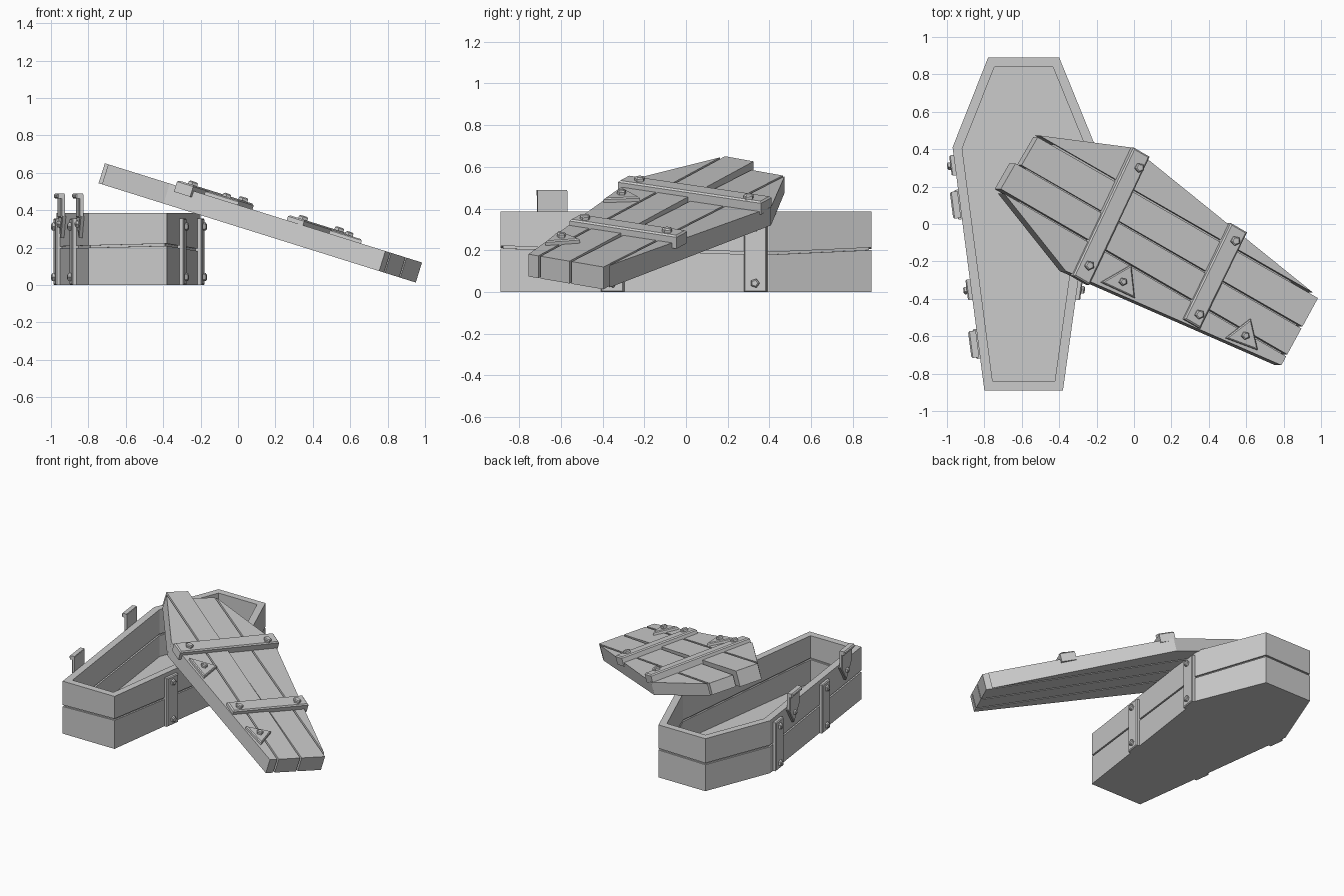
import bpy, bmesh, math
from mathutils import Matrix, Vector

cube = bpy.data.objects.get("Cube")
if cube:
    bpy.data.objects.remove(cube)

grey = bpy.data.materials.new("plain grey")
grey.use_nodes = True
grey.diffuse_color = (0.6, 0.6, 0.6, 1)
grey.node_tree.nodes["Principled BSDF"].inputs["Base Color"].default_value = (0.6, 0.6, 0.6, 1)


def finish(name, bm):
    bmesh.ops.recalc_face_normals(bm, faces=bm.faces)
    mesh = bpy.data.meshes.new(name)
    bm.to_mesh(mesh)
    bm.free()
    mesh.materials.append(grey)
    obj = bpy.data.objects.new(name, mesh)
    bpy.context.collection.objects.link(obj)
    return obj


def offset(pts, d):
    """Shrink a counter-clockwise outline by d with mitred corners."""
    out = []
    for i, p in enumerate(pts):
        p = Vector(p)
        a = (p - Vector(pts[i - 1])).normalized()
        b = (Vector(pts[(i + 1) % len(pts)]) - p).normalized()
        na, nb = Vector((-a.y, a.x)), Vector((-b.y, b.x))
        out.append(p + (na + nb) * d / (1 + na.dot(nb)))
    return out


def loft(loops, closed=False):
    """Skin a row of matching loops, capped or joined end to end."""
    bm = bmesh.new()
    rows = [[bm.verts.new(p) for p in loop] for loop in loops]
    n = len(rows[0])
    for k in range(len(rows) if closed else len(rows) - 1):
        a, b = rows[k], rows[(k + 1) % len(rows)]
        for i in range(n):
            j = (i + 1) % n
            bm.faces.new((a[i], a[j], b[j], b[i]))
    if not closed:
        bm.faces.new(rows[0][::-1])
        bm.faces.new(rows[-1])
    return bm


def level(pts, heights):
    if not isinstance(heights, list):
        heights = [heights] * len(pts)
    return [(p[0], p[1], h) for p, h in zip(pts, heights)]


def plate(name, pts, low, high, frame, chamfer=0.0):
    """Flat plate in a local frame, optionally with a chamfered top rim."""
    loops = [level(pts, low), level(pts, high - chamfer)]
    if chamfer:
        loops.append(level(offset(pts, chamfer), high))
    bm = loft(loops)
    bm.transform(frame)
    return finish(name, bm)


def bolt(name, u, v, low, frame, r=0.026):
    ring = [(u + r * math.cos(math.tau * k / 5), v + r * math.sin(math.tau * k / 5)) for k in range(5)]
    plate(name, ring, low, low + 0.022, frame, 0.006)


# Box: two plank courses with a recessed seam
outline = [(-0.80, -0.89), (-0.38, -0.89), (-0.20, 0.40), (-0.40, 0.89), (-0.78, 0.89), (-0.97, 0.41)]
seam = [0.205, 0.215, 0.185, 0.207, 0.20, 0.20]
gap, rim = 0.006, 0.385
inner = offset(outline, 0.05)
below, above = [s - gap for s in seam], [s + gap for s in seam]
finish("box_lower_planks", loft([level(outline, 0.0), level(outline, below),
                                 level(inner, below), level(inner, 0.04)]))
finish("box_upper_planks", loft([level(outline, above), level(outline, rim),
                                 level(inner, rim), level(inner, above)], closed=True))
core_out, core_in = offset(outline, 0.012), offset(outline, 0.038)
core_low, core_high = [s - 0.03 for s in seam], [s + 0.03 for s in seam]
finish("box_seam_core", loft([level(core_out, core_low), level(core_out, core_high),
                              level(core_in, core_high), level(core_in, core_low)], closed=True))


def wall_frame(start, end, y):
    """Local frame on a wall: along, up, outward."""
    a, b = Vector(start), Vector(end)
    t = (b - a).normalized()
    p = a.lerp(b, (y - a.y) / (b.y - a.y))
    return Matrix(((t.x, 0, t.y, p.x), (t.y, 0, -t.x, p.y), (0, 1, 0, 0), (0, 0, 0, 1)))


def rect(u0, u1, v0, v1):
    return [(u0, v0), (u1, v0), (u1, v1), (u0, v1)]


# Upright straps on both long walls
right_wall, left_wall = (outline[1], outline[2]), (outline[5], outline[0])
for side, wall in (("left", right_wall), ("right", left_wall)):
    for end, y in (("head", 0.335 if side == "left" else 0.315), ("foot", -0.35)):
        frame = wall_frame(*wall, y)
        plate(f"{side}_{end}_strap", rect(-0.055, 0.055, 0.0, 0.355), -0.01, 0.024, frame, 0.006)
        for v in (0.042, 0.312):
            bolt(f"{side}_{end}_strap_bolt", 0, v, 0.02, frame, 0.022)

# Hinge leaves standing above the rim of one wall
for end, y in (("head", 0.105), ("foot", -0.64)):
    frame = wall_frame(*left_wall, y)
    plate(f"{end}_hinge_leaf", rect(-0.072, 0.072, 0.36, 0.485), 0.004, 0.026, frame, 0.005)
    plate(f"{end}_hinge_knuckle", rect(-0.072, 0.072, 0.462, 0.49), 0.006, 0.046, frame, 0.008)
    plate(f"{end}_hinge_triangle", [(-0.08, 0.37), (0, 0.25), (0.08, 0.37)], -0.005, 0.022, frame, 0.005)
    bolt(f"{end}_hinge_bolt", 0, 0.325, 0.018, frame, 0.018)

# Lid frame: turned in plan and sloping down towards +x
slope, turn = 0.313, math.radians(30)
c, s = math.cos(turn), math.sin(turn)
nrm = Vector((slope, 0, 1)).normalized()
lid = Matrix(((c, s, nrm.x, 0), (-s, c, 0, 0), (-slope * c, -slope * s, nrm.z, 0.428), (0, 0, 0, 1)))
thick = 0.112
lid_outline = [(-0.71, -0.195), (-0.19, -0.40), (1.06, -0.26), (1.05, 0.155),
               (-0.20, 0.355), (-0.67, 0.16), (-0.67, -0.024), (-0.71, -0.036)]

# Lid planks cut from the outline along the grain
cuts = [-0.6, -0.2, -0.03, 0.155, 0.6]
for k in range(4):
    bm = loft([level(lid_outline, -thick), level(lid_outline, 0.0)])
    for v, sign in ((cuts[k] + gap, -1), (cuts[k + 1] - gap, 1)):
        res = bmesh.ops.bisect_plane(bm, geom=bm.verts[:] + bm.edges[:] + bm.faces[:],
                                     plane_co=(0, v, 0), plane_no=(0, sign, 0), clear_outer=True)
        edges = [e for e in res["geom_cut"] if isinstance(e, bmesh.types.BMEdge)]
        if edges:
            bmesh.ops.edgeloop_fill(bm, edges=edges)
    if k >= 2:  # these boards sink a little towards the head
        for vert in bm.verts:
            if vert.co.z > -0.01:
                vert.co.z -= 0.03 * (1.06 - vert.co.x) / 1.76
    bm.transform(lid)
    finish(f"lid_plank_{k + 1}", bm)
core = [(-0.65, -0.17), (-0.19, -0.36), (1.04, -0.23), (1.03, 0.14), (-0.20, 0.31), (-0.62, 0.14)]
plate("lid_seam_core", core, -0.085, -0.045, lid)

# Cross straps on the lid
for name, u0, v0, u1, v1, bolts in (
        ("lid_head_strap", -0.10, -0.405, -0.163, 0.35, ((-0.105, -0.317), (-0.134, 0.27))),
        ("lid_foot_strap", 0.53, -0.31, 0.49, 0.26, ((0.536, -0.249), (0.506, 0.188)))):
    pts = [(u0 - 0.05, v0), (u0 + 0.05, v0), (u1 + 0.05, v1), (u1 - 0.05, v1)]
    plate(name, pts, -0.035, 0.03, lid, 0.008)
    for u, v in bolts:
        bolt(name + "_bolt", u, v, 0.027, lid)

# Triangular hinge plates on the lid
for name, pts in (("lid_head_hinge", [(0.0, -0.36), (0.197, -0.342), (0.093, -0.2)]),
                  ("lid_foot_hinge", [(0.726, -0.285), (0.906, -0.255), (0.79, -0.13)])):
    plate(name, pts, -0.01, 0.022, lid, 0.006)
    mid = sum((Vector(p) for p in pts), Vector((0, 0))) / 3
    bolt(name + "_bolt", mid.x, mid.y, 0.02, lid, 0.022)
